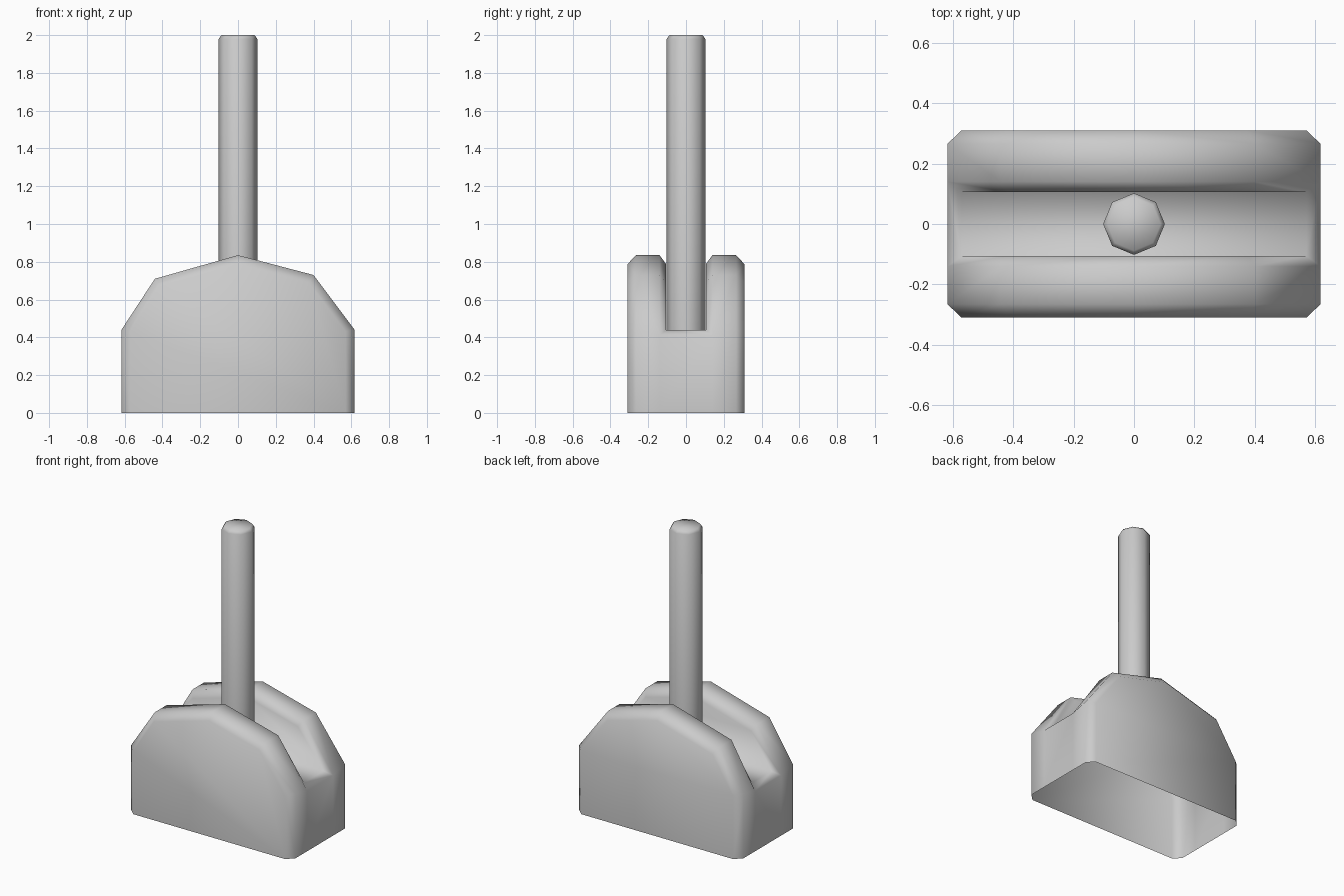
import bpy, bmesh
from math import pi, sin, cos

if "Cube" in bpy.data.objects:
    bpy.data.objects.remove(bpy.data.objects["Cube"])


def finish(bm, name):
    bmesh.ops.remove_doubles(bm, verts=bm.verts, dist=0.0005)
    bmesh.ops.recalc_face_normals(bm, faces=bm.faces)
    mesh = bpy.data.meshes.new(name)
    bm.to_mesh(mesh)
    bm.free()
    obj = bpy.data.objects.new(name, mesh)
    bpy.context.collection.objects.link(obj)
    bpy.ops.object.select_all(action='DESELECT')
    obj.select_set(True)
    bpy.context.view_layer.objects.active = obj
    bpy.ops.object.shade_smooth_by_angle(angle=pi / 3)
    return obj


def face(bm, pts):
    bm.faces.new([bm.verts.new(p) for p in pts])


# Slotted base: side profiles (x, z), full size and inset for the bevel
full = [(-.617, 0), (-.617, .44), (-.44, .71), (0, .835), (.40, .73), (.617, .44), (.617, 0)]
inset = [(-.57, 0), (-.57, .43), (-.415, .67), (0, .787), (.375, .69), (.57, .43), (.57, 0)]
# Slot side of each cheek: end corners drop slightly into the slot lip
lip = full[:]
lip[1], lip[5] = (-.617, .41), (.617, .41)
wall = [(-.57, .44)] + inset[2:5] + [(.57, .44)]

bm = bmesh.new()
for s in (-1, 1):
    rings = [[(x, s * y, z) for x, z in prof]
             for y, prof in ((.31, inset), (.265, full), (.14, lip))]
    face(bm, rings[0])
    for a, b in zip(rings, rings[1:]):
        for i in range(6):
            face(bm, (a[i], a[i + 1], b[i + 1], b[i]))
    # Inner bevel and slot wall
    inner = [(x, s * .105, z) for x, z in wall]
    outer = rings[2][1:6]
    for i in range(4):
        face(bm, (outer[i], outer[i + 1], inner[i + 1], inner[i]))
    face(bm, inner)
    # Slot lip and end wall below it (s picks the end here)
    x = s * .617
    face(bm, ((s * .57, -.105, .44), (s * .57, .105, .44), (x, .14, .41), (x, -.14, .41)))
    face(bm, ((x, -.14, 0), (x, .14, 0), (x, .14, .41), (x, -.14, .41)))
# Slot floor; the underside stays open
face(bm, [(-.57, -.105, .44), (.57, -.105, .44), (.57, .105, .44), (-.57, .105, .44)])
finish(bm, "slotted_base")

# Eight-sided rod with a small bevel at the top
bm = bmesh.new()
loops = [[bm.verts.new((r * cos(i * pi / 4), r * sin(i * pi / 4), z)) for i in range(8)]
         for r, z in ((.102, .44), (.102, 1.98), (.088, 2.0))]
for a, b in zip(loops, loops[1:]):
    for i in range(8):
        j = (i + 1) % 8
        bm.faces.new((a[i], a[j], b[j], b[i]))
bm.faces.new(loops[-1])
finish(bm, "rod")
